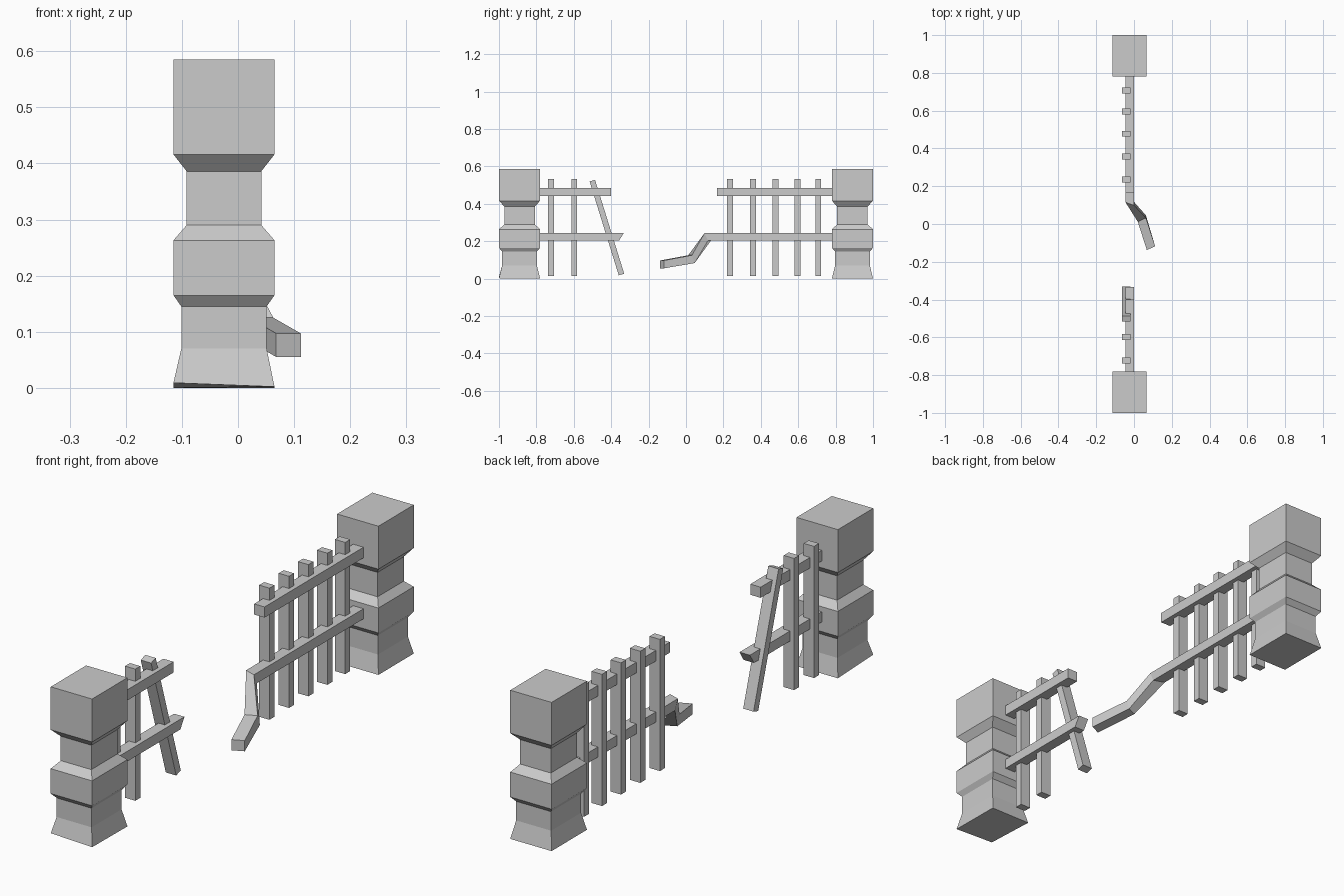
import bpy, bmesh

if "Cube" in bpy.data.objects:
    bpy.data.objects.remove(bpy.data.objects["Cube"])


def loft(name, sections):
    """Join matching four-point sections into a closed solid."""
    bm = bmesh.new()
    rings = [[bm.verts.new(p) for p in s] for s in sections]
    for a, b in zip(rings, rings[1:]):
        for i in range(4):
            j = (i + 1) % 4
            bm.faces.new((a[i], a[j], b[j], b[i]))
    bm.faces.new(rings[0][::-1])
    bm.faces.new(rings[-1])
    bmesh.ops.recalc_face_normals(bm, faces=bm.faces[:])
    mesh = bpy.data.meshes.new(name)
    bm.to_mesh(mesh)
    bm.free()
    ob = bpy.data.objects.new(name, mesh)
    bpy.context.collection.objects.link(ob)
    return ob


def rect_z(cx, cy, hx, hy, z):
    return [(cx - hx, cy - hy, z), (cx + hx, cy - hy, z),
            (cx + hx, cy + hy, z), (cx - hx, cy + hy, z)]


def rail_section(x0, x1, yt, yb, z0, z1, skew=0.0):
    """Rail end cut: yt/yb are top/bottom y, skew turns the cut in plan."""
    return [(x0, yb - skew, z0), (x1, yb + skew, z0),
            (x1, yt + skew, z1), (x0, yt - skew, z1)]


# Stone pillars: (z, scale of the full 0.18 x 0.22 footprint)
PROFILE = [(0, 1), (0.07, 0.845), (0.145, 0.845), (0.165, 1), (0.263, 1),
           (0.29, 0.74), (0.386, 0.74), (0.416, 1), (0.585, 1)]
for name, cy in (("front_pillar", -0.89), ("back_pillar", 0.89)):
    pillar = loft(name, [rect_z(-0.025, cy, 0.09 * s, 0.11 * s, z) for z, s in PROFILE])
    if cy < 0:  # slightly uneven foot
        pillar.data.vertices[0].co.z = 0.009
        pillar.data.vertices[1].co.z = 0.002

# Straight upper rails
for name, y0, y1 in (("front_upper_rail", -0.785, -0.40), ("back_upper_rail", 0.165, 0.785)):
    loft(name, [rail_section(-0.045, 0, y, y, 0.443, 0.485) for y in (y0, y1)])

# Snapped lower rail with a slanted end
loft("front_lower_rail", [rail_section(-0.045, 0, -0.785, -0.785, 0.203, 0.243),
                          rail_section(-0.045, 0, -0.333, -0.358, 0.203, 0.243)])

# Bent lower rail hanging towards the ground
loft("back_lower_rail", [rail_section(-0.045, 0, 0.785, 0.785, 0.203, 0.243),
                         rail_section(-0.045, 0, 0.107, 0.125, 0.203, 0.243, -0.008),
                         rail_section(0.020, 0.063, 0.022, 0.036, 0.083, 0.125, 0.01),
                         rail_section(0.068, 0.112, -0.128, -0.128, 0.055, 0.097, 0.01)])

# Upright pickets
for i, y in enumerate((-0.722, -0.598, 0.236, 0.358, 0.478, 0.596, 0.707)):
    loft(f"picket_{i + 1}", [rect_z(-0.04, y, 0.0225, 0.0155, z) for z in (0.015, 0.533)])

# Loose leaning picket with ends square to its length
leaning = []
for y, z in ((-0.345, 0.022), (-0.501, 0.524)):
    s = rect_z(-0.04, y, 0.0225, 0.0145, z)
    leaning.append([(p[0], p[1], p[2] + (p[1] - y) * 0.31) for p in s])
loft("leaning_picket", leaning)
